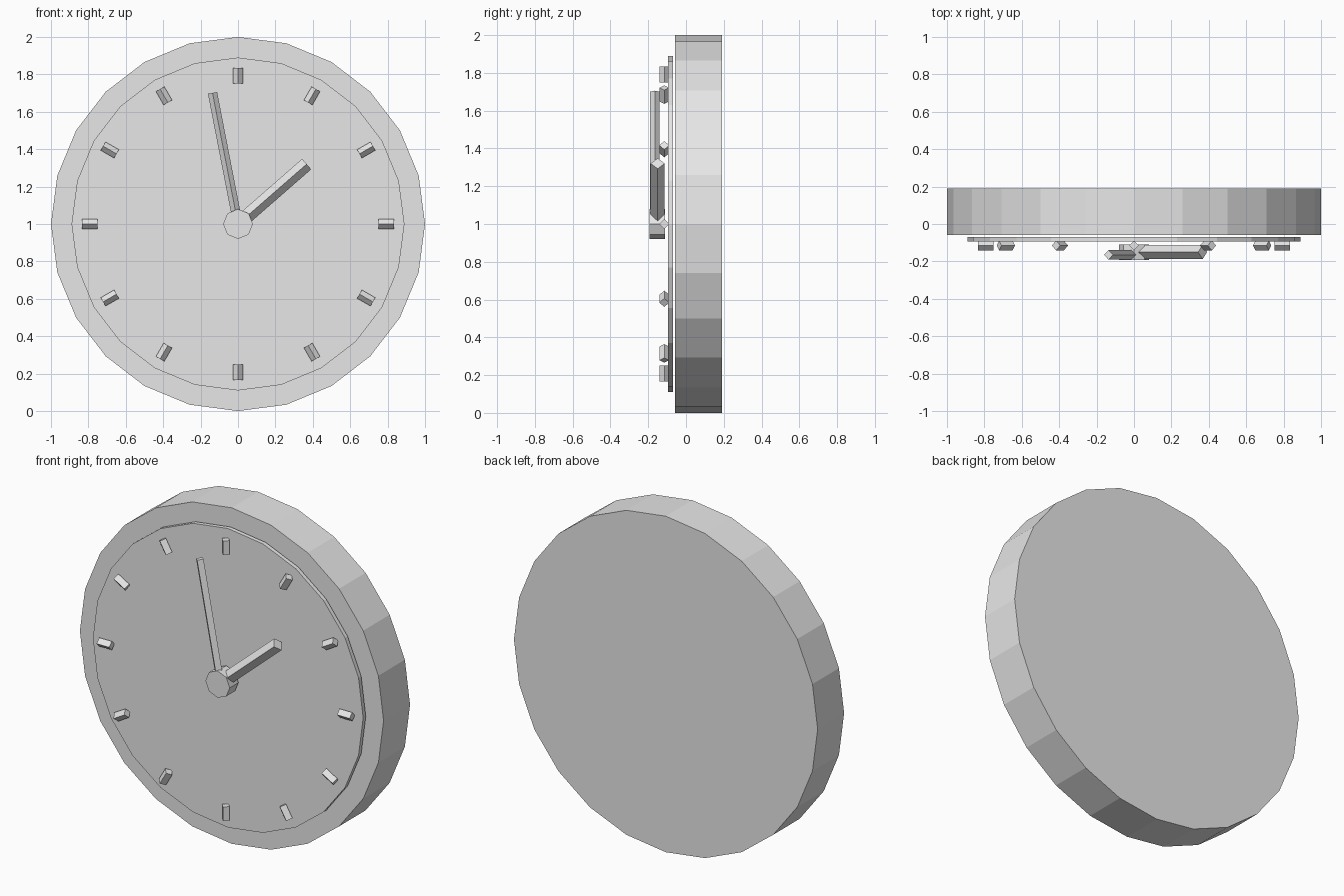
import bpy
import bmesh
from math import radians
from mathutils import Matrix

cube = bpy.data.objects.get("Cube")
if cube:
    bpy.data.objects.remove(cube, do_unlink=True)

grey = bpy.data.materials.new("light grey")
grey.use_nodes = True
grey.diffuse_color = (0.8, 0.8, 0.8, 1)
grey.node_tree.nodes["Principled BSDF"].inputs["Base Color"].default_value = grey.diffuse_color

CENTRE = Matrix.Translation((0, 0, 1))


def prism(name, sides, radius, length, matrix):
    """Flat-shaded capped prism along local z, placed relative to the dial centre."""
    bm = bmesh.new()
    bmesh.ops.create_cone(bm, cap_ends=True, segments=sides,
                          radius1=radius, radius2=radius, depth=length)
    bm.transform(CENTRE @ matrix)
    mesh = bpy.data.meshes.new(name)
    bm.to_mesh(mesh)
    bm.free()
    mesh.materials.append(grey)
    obj = bpy.data.objects.new(name, mesh)
    bpy.context.collection.objects.link(obj)
    return obj


def disc(name, sides, radius, front, back):
    """Prism whose axis runs front to back."""
    place = Matrix.Translation((0, (front + back) / 2, 0))
    return prism(name, sides, radius, back - front, place @ Matrix.Rotation(radians(90), 4, 'X'))


def bar(name, radius, inner, outer, depth, degrees):
    """Diamond-section bar pointing outwards, clockwise from the top."""
    turn = Matrix.Rotation(radians(degrees), 4, 'Y')
    place = Matrix.Translation((0, depth, (inner + outer) / 2))
    return prism(name, 4, radius, outer - inner, turn @ place)


# Case, dial and hub
disc("case", 24, 1.0, -0.059, 0.19)
disc("dial", 24, 0.89, -0.094, -0.069)
disc("hub", 8, 0.08, -0.192, -0.11)

# Hour markers
for hour in range(12):
    bar(f"hour_marker_{hour + 1}", 0.026, 0.75, 0.833, -0.115, 30 * (hour + 1))

# Hands
bar("hour_hand", 0.037, 0, 0.487, -0.15, 48.9)
bar("minute_hand", 0.025, 0, 0.714, -0.165, -11)
